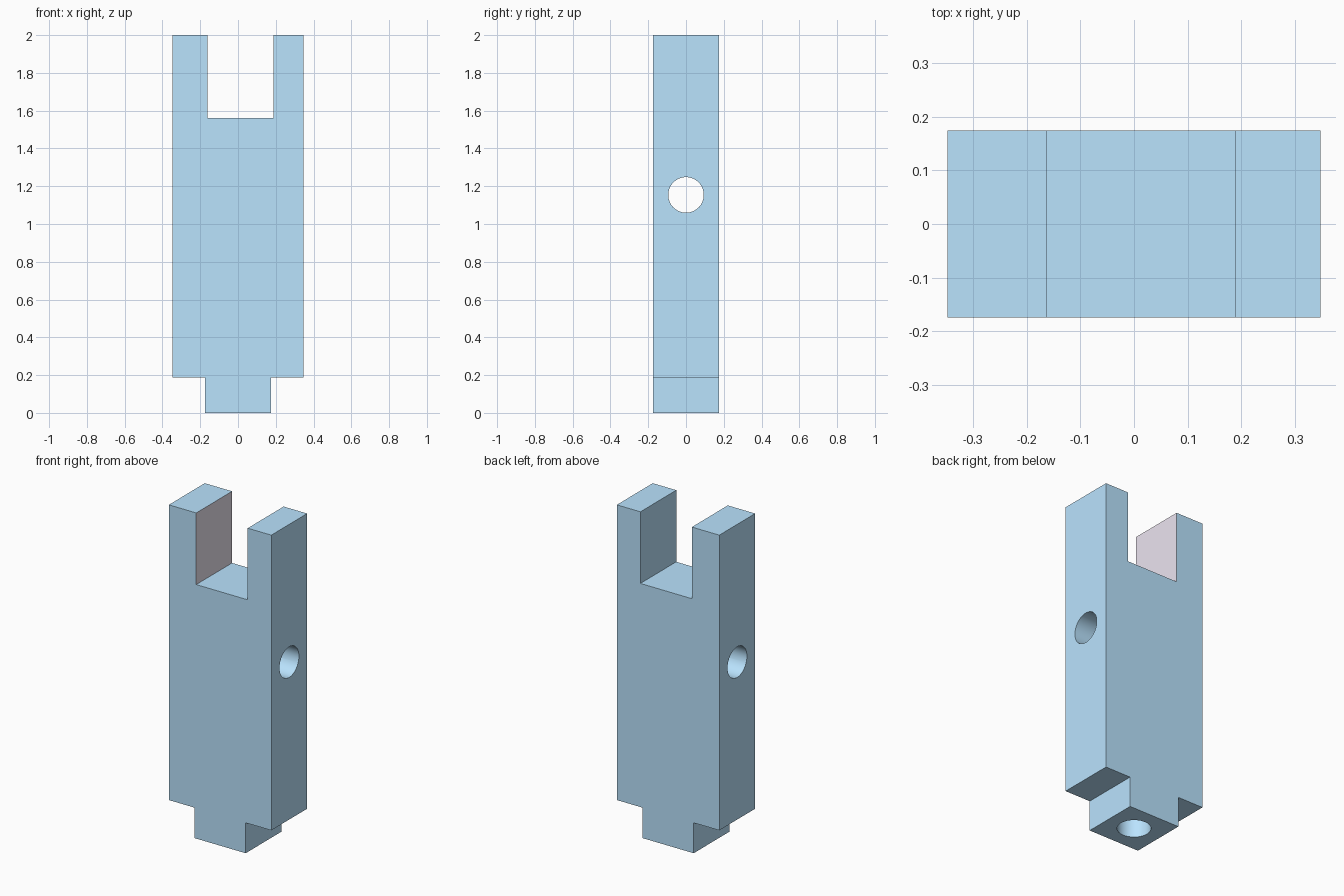
import bpy
import bmesh
from math import radians

if "Cube" in bpy.data.objects:
    bpy.data.objects.remove(bpy.data.objects["Cube"])

HALF_DEPTH = 0.174
HOLE_RADIUS = 0.094
CROSS_Z = 1.154
SLOT_LEFT = -0.162


def extruded_profile(name, points, half_depth):
    """Solid made from an XZ outline pushed along Y."""
    bm = bmesh.new()
    face = bm.faces.new([bm.verts.new((x, -half_depth, z)) for x, z in points])
    result = bmesh.ops.extrude_face_region(bm, geom=[face])
    moved = [g for g in result["geom"] if isinstance(g, bmesh.types.BMVert)]
    bmesh.ops.translate(bm, verts=moved, vec=(0, 2 * half_depth, 0))
    bmesh.ops.recalc_face_normals(bm, faces=bm.faces)
    mesh = bpy.data.meshes.new(name)
    bm.to_mesh(mesh)
    bm.free()
    obj = bpy.data.objects.new(name, mesh)
    bpy.context.collection.objects.link(obj)
    return obj


def drill(target, name, location, length, rotation=(0, 0, 0)):
    """Cut a round hole, then discard the cutter."""
    bpy.ops.mesh.primitive_cylinder_add(
        vertices=64, radius=HOLE_RADIUS, depth=length,
        location=location, rotation=rotation)
    cutter = bpy.context.object
    cutter.name = name
    cutter.hide_render = True
    mod = target.modifiers.new(name, "BOOLEAN")
    mod.operation = "DIFFERENCE"
    mod.solver = "EXACT"
    mod.object = cutter
    bpy.context.view_layer.objects.active = target
    bpy.ops.object.modifier_apply(modifier=mod.name)
    bpy.data.objects.remove(cutter, do_unlink=True)


def material(name, rgb):
    mat = bpy.data.materials.new(name)
    mat.diffuse_color = (*rgb, 1)
    mat.use_nodes = True
    mat.node_tree.nodes["Principled BSDF"].inputs["Base Color"].default_value = mat.diffuse_color
    return mat


# Post outline: tenon at the bottom, shoulders, slightly off-centre slot on top
outline = [
    (-0.174, 0), (0.174, 0), (0.174, 0.187), (0.348, 0.187),
    (0.348, 2), (0.188, 2), (0.188, 1.56), (SLOT_LEFT, 1.56),
    (SLOT_LEFT, 2), (-0.348, 2), (-0.348, 0.187), (-0.174, 0.187),
]
post = extruded_profile("slotted_post", outline, HALF_DEPTH)

# Cross hole through the sides
drill(post, "cross_hole", (0, 0, CROSS_Z), 1.0, (0, radians(90), 0))

# Bolt hole from the tenon up to the cross hole
drill(post, "bolt_hole", (0, 0, (CROSS_Z - 0.1) / 2), CROSS_Z + 0.1)

# Blue body, with the left wall of the slot in pale mauve
post.data.materials.clear()
post.data.materials.append(material("blue", (0.49, 0.77, 0.99)))
post.data.materials.append(material("mauve", (0.84, 0.78, 0.88)))
for poly in post.data.polygons:
    on_wall = (poly.normal.x > 0.99 and poly.center.z > 1.56
               and abs(poly.center.x - SLOT_LEFT) < 0.01)
    poly.material_index = 1 if on_wall else 0

# Smooth hole walls, sharp edges elsewhere
bpy.ops.object.select_all(action="DESELECT")
post.select_set(True)
bpy.context.view_layer.objects.active = post
bpy.ops.object.shade_smooth_by_angle(angle=radians(30))
